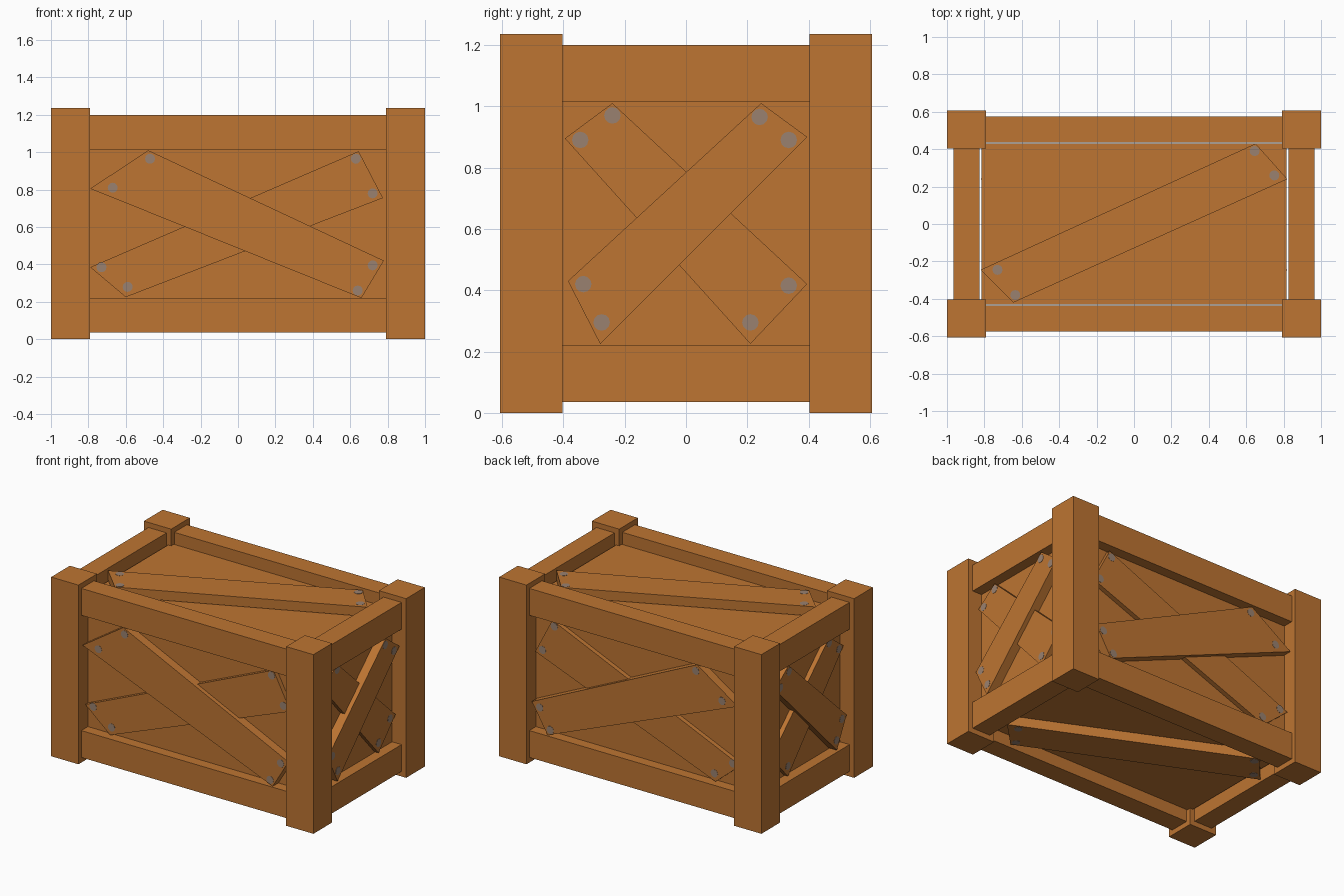
import bpy
import bmesh
from mathutils import Vector

if "Cube" in bpy.data.objects:
    bpy.data.objects.remove(bpy.data.objects["Cube"], do_unlink=True)

HEIGHT = 1.235
BOARD_THICK = 0.065
BOLT_RADIUS = 0.027
BOLT_SIDES = 12


def make_material(name, colour):
    mat = bpy.data.materials.new(name)
    mat.use_nodes = True
    mat.diffuse_color = (*colour, 1)
    shader = mat.node_tree.nodes["Principled BSDF"]
    shader.inputs["Base Color"].default_value = (*colour, 1)
    shader.inputs["Roughness"].default_value = 0.8
    return mat


wood = make_material("warm_wood", (0.51, 0.177, 0.032))
metal = make_material("dull_metal", (0.32, 0.22, 0.16))


def finish(bm, name, mat):
    bmesh.ops.recalc_face_normals(bm, faces=bm.faces)
    mesh = bpy.data.meshes.new(name)
    bm.to_mesh(mesh)
    bm.free()
    mesh.materials.append(mat)
    obj = bpy.data.objects.new(name, mesh)
    bpy.context.collection.objects.link(obj)
    return obj


def box(name, low, high):
    """Axis-aligned wooden block between two corners."""
    low, high = Vector(low), Vector(high)
    bm = bmesh.new()
    bmesh.ops.create_cube(bm, size=1)
    bmesh.ops.scale(bm, vec=high - low, verts=bm.verts)
    bmesh.ops.translate(bm, vec=(low + high) / 2, verts=bm.verts)
    return finish(bm, name, wood)


def prism(bm, outline, place, near, far):
    """Extrude a flat outline between two depths of one crate side."""
    face = bm.faces.new([bm.verts.new(place(u, v, near)) for u, v in outline])
    extruded = bmesh.ops.extrude_face_region(bm, geom=[face])["geom"]
    shift = place(0, 0, far) - place(0, 0, near)
    moved = [g for g in extruded if isinstance(g, bmesh.types.BMVert)]
    bmesh.ops.translate(bm, vec=shift, verts=moved)


def disc(centre):
    """Outline of a round bolt head."""
    bm = bmesh.new()
    bmesh.ops.create_circle(bm, segments=BOLT_SIDES, radius=BOLT_RADIUS)
    points = [(v.co.x + centre[0], v.co.y + centre[1]) for v in bm.verts]
    bm.free()
    return points


def slab(name, place, near, far, outline):
    """Wooden plate with a flat outline on one crate side."""
    bm = bmesh.new()
    prism(bm, outline, place, near, far)
    finish(bm, name, wood)


def board(name, place, outer, corners, bolts):
    """Bolted plank whose outer surface lies at the given depth."""
    slab(name, place, outer - BOARD_THICK, outer, corners)
    bm = bmesh.new()
    for centre in bolts:
        prism(bm, disc(centre), place, outer - 0.004, outer + 0.0015)
    finish(bm, name + "_bolts", metal)


def panel_outline(half_width):
    """Rectangle framed by the posts and the rails."""
    return [(-half_width, 0.22), (half_width, 0.22),
            (half_width, 1.015), (-half_width, 1.015)]


# Inner box, whose top and bottom are the lid and the base
box("inner_box", (-0.815, -0.431, 0.115), (0.815, 0.431, 1.12))

# Corner posts
for side_x, name_x in ((1, "left"), (-1, "right")):
    for side_y, name_y in ((-1, "front"), (1, "back")):
        middle_x, middle_y = side_x * 0.896, side_y * 0.505
        box(f"{name_y}_{name_x}_post",
            (middle_x - 0.104, middle_y - 0.102, 0),
            (middle_x + 0.104, middle_y + 0.102, HEIGHT))

# Horizontal rails
for level, bottom in (("lower", 0.035), ("upper", 1.015)):
    top = bottom + 0.185
    for side, name in ((-1, "front"), (1, "back")):
        middle = side * 0.506
        box(f"{level}_{name}_rail", (-0.793, middle - 0.069, bottom),
            (0.793, middle + 0.069, top))
    for side, name in ((1, "left"), (-1, "right")):
        middle = side * 0.896
        box(f"{level}_{name}_rail", (middle - 0.069, -0.404, bottom),
            (middle + 0.069, 0.404, top))

# Panels and cross boards on the long sides
long_over = [(-0.79, 0.805), (-0.48, 1.01), (0.78, 0.42), (0.66, 0.22)]
long_under = [(-0.79, 0.385), (0.645, 1.005), (0.775, 0.755), (-0.6, 0.225)]
long_over_bolts = [(-0.67, 0.81), (-0.47, 0.965), (0.72, 0.395), (0.64, 0.26)]
long_under_bolts = [(-0.73, 0.385), (-0.59, 0.28), (0.63, 0.965), (0.72, 0.78)]
for side, name in ((-1, "front"), (1, "back")):
    def on_long_side(u, v, depth, side=side):
        return Vector((u, side * depth, v))
    slab(f"{name}_panel", on_long_side, 0.437, 0.503, panel_outline(0.793))
    board(f"{name}_over_board", on_long_side, 0.565, long_over, long_over_bolts)
    board(f"{name}_under_board", on_long_side, 0.535, long_under, long_under_bolts)

# Panels and cross boards on the short ends
end_over = [(-0.385, 0.43), (0.245, 1.01), (0.395, 0.9), (-0.28, 0.225)]
end_under = [(-0.395, 0.895), (-0.24, 1.01), (0.395, 0.42), (0.21, 0.225)]
end_over_bolts = [(-0.335, 0.42), (-0.275, 0.295), (0.24, 0.965), (0.335, 0.89)]
end_under_bolts = [(-0.345, 0.89), (-0.24, 0.97), (0.335, 0.415), (0.21, 0.295)]
for side, name in ((1, "left"), (-1, "right")):
    def on_end(u, v, depth, side=side):
        return Vector((side * depth, u, v))
    slab(f"{name}_panel", on_end, 0.827, 0.893, panel_outline(0.404))
    board(f"{name}_over_board", on_end, 0.955, end_over, end_over_bolts)
    board(f"{name}_under_board", on_end, 0.925, end_under, end_under_bolts)

# Single diagonal boards on the lid and the base
lid = [(-0.82, -0.245), (0.65, 0.43), (0.82, 0.24), (-0.645, -0.42)]
lid_bolts = [(-0.73, -0.245), (-0.635, -0.38), (0.645, 0.39), (0.75, 0.26)]
board("top_board", lambda u, v, d: Vector((u, v, d)), 1.19, lid, lid_bolts)
board("bottom_board", lambda u, v, d: Vector((-u, v, HEIGHT - d)), 1.19, lid, lid_bolts)
